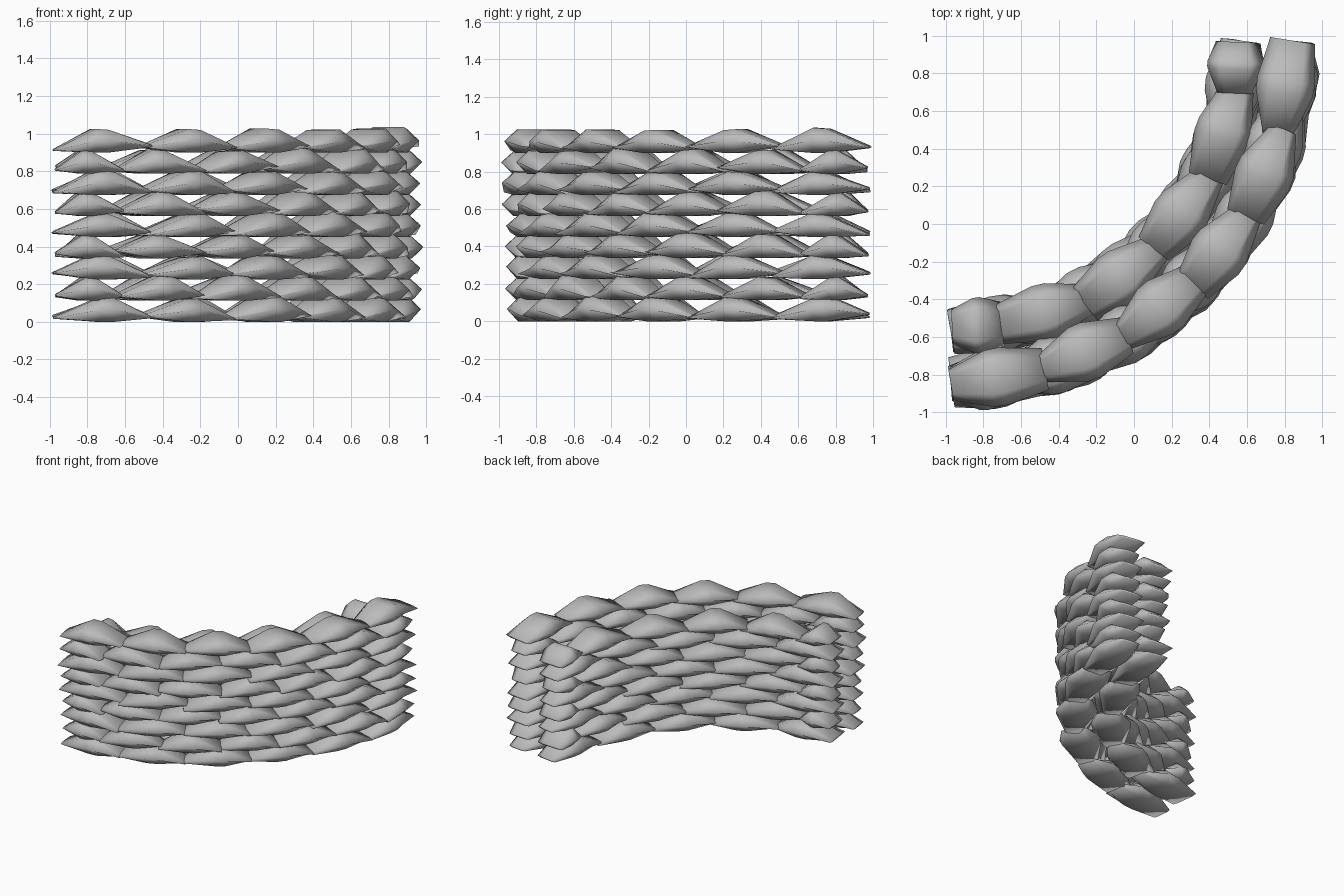
import bpy, bmesh, math, random
from mathutils import Vector

if "Cube" in bpy.data.objects:
    bpy.data.objects.remove(bpy.data.objects["Cube"])

random.seed(7)
CENTER = Vector((-0.955, 0.955, 0))
LEVELS, STEP, HEIGHT = 9, 0.1125, 0.13

grey = bpy.data.materials.new("sack_grey")
grey.diffuse_color = (0.5, 0.5, 0.5, 1)
grey.use_nodes = True
grey.node_tree.nodes["Principled BSDF"].inputs["Base Color"].default_value = grey.diffuse_color


def section(half_width, low, high):
    """Six-sided cross-section of a filled sack."""
    mid = low + (high - low) * 0.5
    return [(-half_width, mid), (-0.55 * half_width, high), (0.55 * half_width, high),
            (half_width, mid), (0.6 * half_width, low), (-0.6 * half_width, low)]


def add_sack(bm, radius, angle, length, width, base):
    """Sack lying along the arc: plump middle, pinched ends."""
    j = random.uniform
    turn = angle + j(-0.05, 0.05)
    along = Vector((math.cos(turn), math.sin(turn), 0))
    across = Vector((math.sin(turn), -math.cos(turn), 0))
    origin = CENTER + Vector((math.sin(angle), -math.cos(angle), 0)) * (radius + j(-0.012, 0.012))
    top = HEIGHT + j(-0.008, 0.006)
    peak = j(-0.02, 0.08)
    tip_a, tip_b = j(0.005, 0.03), j(0.005, 0.035)
    w = width / 2
    rings = [(-0.5, section(w * j(0.62, 0.8), tip_a, tip_a + 0.014)),
             (peak - 0.1, section(w, 0, top * 0.96)),
             (peak + 0.04, section(w * 0.98, 0, top)),
             (0.5, section(w * j(0.42, 0.62), tip_b, tip_b + 0.012))]
    if random.random() < 0.5:
        rings = [(-u, s) for u, s in reversed(rings)]
    loops = [[bm.verts.new(origin + along * (u * length) + across * v + Vector((0, 0, base + z)))
              for v, z in s] for u, s in rings]
    for a, b in zip(loops, loops[1:]):
        for i in range(6):
            k = (i + 1) % 6
            bm.faces.new((a[i], a[k], b[k], b[i]))
    bm.faces.new(loops[0])
    bm.faces.new(loops[-1])


def add_row(name, radius, spans, width, base):
    """One curved row; spans are the sack lengths in degrees, left to right."""
    bm = bmesh.new()
    start = 0
    for span in spans:
        length = 2 * radius * math.sin(math.radians(span / 2)) * 1.09
        add_sack(bm, radius, math.radians(start + span / 2), length, width, base)
        start += span
    bmesh.ops.recalc_face_normals(bm, faces=bm.faces)
    for face in bm.faces:
        face.smooth = True
    mesh = bpy.data.meshes.new(name)
    bm.to_mesh(mesh)
    bm.free()
    mesh.materials.append(grey)
    bpy.context.collection.objects.link(bpy.data.objects.new(name, mesh))


# Running bond: short end sacks on every other level; the inner wall is one row lower
outer_full, outer_half = [15] * 6, [10.5] + [13.8] * 5 + [10.5]
inner_full, inner_half = [18] * 5, [9.5] + [17.75] * 4 + [9.5]
for level in range(LEVELS):
    even = level % 2 == 0
    base = level * STEP
    add_row(f"outer_sack_row_{level + 1}", 1.785, outer_full if even else outer_half, 0.31, base)
    if level < LEVELS - 1:
        add_row(f"inner_sack_row_{level + 1}", 1.51, inner_full if even else inner_half, 0.30, base)
